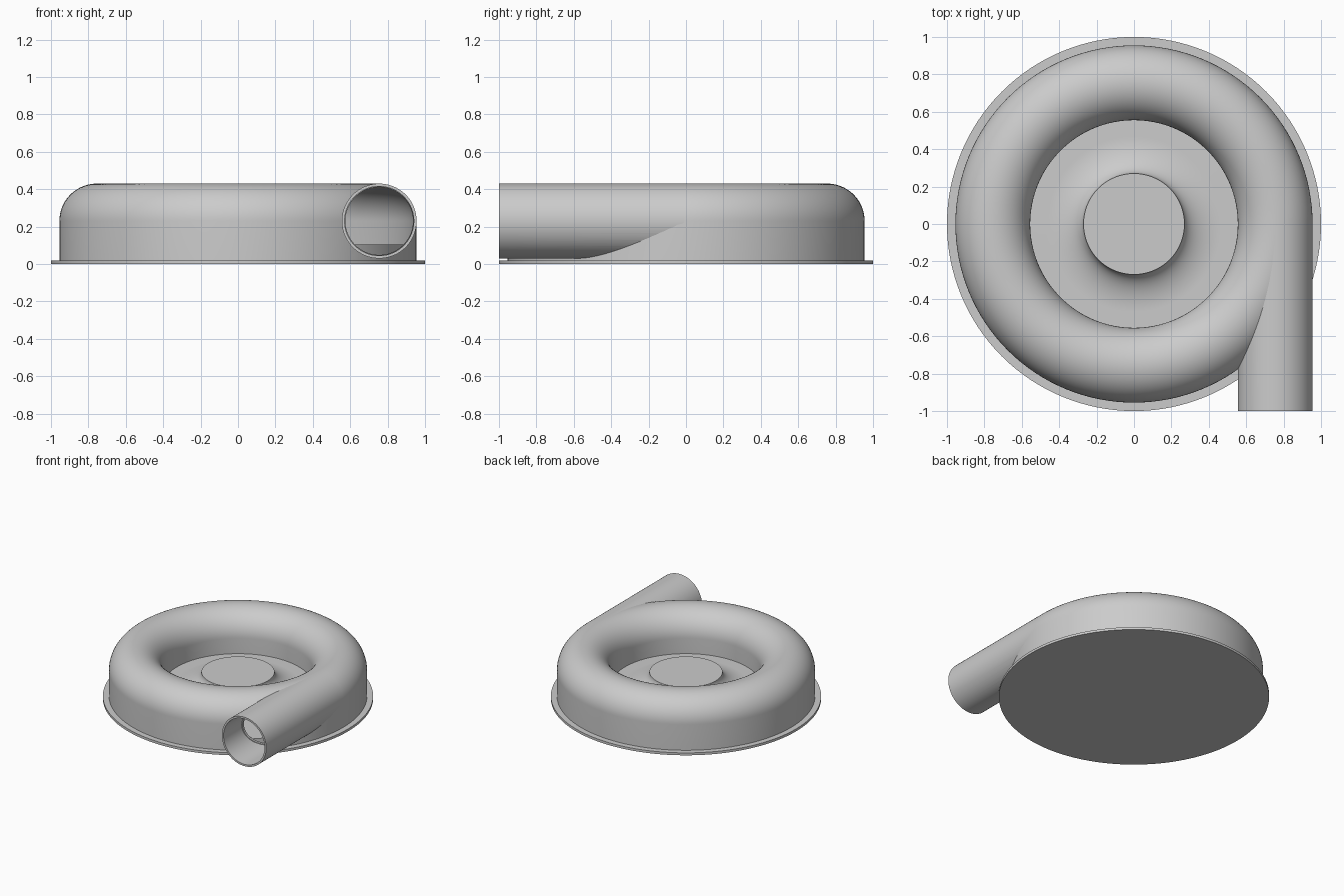
import bpy, bmesh, math
from mathutils import Matrix, Vector

cube = bpy.data.objects.get("Cube")
if cube:
    bpy.data.objects.remove(cube, do_unlink=True)

SEGS = 128
RING, MID, TUBE, WALL = 0.755, 0.23, 0.2, 0.015   # scroll centre, height, radius, thickness
BASE_TOP, FLOOR = 0.02, 0.105

grey = bpy.data.materials.new("housing_grey")
grey.use_nodes = True
colour = (0.6, 0.6, 0.6, 1)
grey.diffuse_color = colour
grey.node_tree.nodes["Principled BSDF"].inputs["Base Color"].default_value = colour


def arc(cx, cz, rx, rz, start, end, steps=24):
    """Points on an elliptical arc, angles in degrees."""
    out = []
    for i in range(steps + 1):
        a = math.radians(start + (end - start) * i / steps)
        out.append((cx + rx * math.cos(a), cz + rz * math.sin(a)))
    return out


def lathe(name, profile, closed=False, segs=SEGS, matrix=None):
    """Revolve (radius, height) points about z; points on the axis become poles."""
    bm = bmesh.new()
    rings = []
    for r, z in profile:
        if r < 1e-6:
            rings.append([bm.verts.new((0, 0, z))] * segs)
        else:
            rings.append([bm.verts.new((r * math.cos(math.tau * k / segs),
                                        r * math.sin(math.tau * k / segs), z))
                          for k in range(segs)])
    pairs = list(zip(rings, rings[1:]))
    if closed:
        pairs.append((rings[-1], rings[0]))
    for a, b in pairs:
        for k in range(segs):
            n = (k + 1) % segs
            corners = list(dict.fromkeys((a[k], a[n], b[n], b[k])))
            bm.faces.new(corners)
    if matrix:
        bm.transform(matrix)
    bmesh.ops.recalc_face_normals(bm, faces=bm.faces)
    mesh = bpy.data.meshes.new(name)
    bm.to_mesh(mesh)
    bm.free()
    mesh.materials.append(grey)
    obj = bpy.data.objects.new(name, mesh)
    bpy.context.collection.objects.link(obj)
    return obj


def cut(obj, cutter):
    """Subtract the cutter, bake the result and drop the cutter."""
    mod = obj.modifiers.new("cut", 'BOOLEAN')
    mod.operation = 'DIFFERENCE'
    mod.solver = 'EXACT'
    mod.object = cutter
    cutter.hide_render = True
    bpy.context.view_layer.objects.active = obj
    bpy.ops.object.modifier_apply(modifier=mod.name)
    bpy.data.objects.remove(cutter, do_unlink=True)


def scroll_section(radius, bottom, lip):
    """Arch section: outer wall, half-round roof, inner wall."""
    return ([(RING + radius, bottom)] + arc(RING, MID, radius, radius, 0, 180, 40)
            + [(RING - radius, lip)])


# Mounting flange
flange = lathe("base_flange", [(0, 0), (1, 0), (1, BASE_TOP), (0, BASE_TOP)])

# Back plate with flared hub
hub_flare = arc(0.47, 0.215, 0.2, 0.215 - FLOOR, 270, 180)
back_plate = lathe("back_plate_and_hub",
                   [(0, 0.01), (0.942, 0.01), (0.942, FLOOR)] + hub_flare + [(0, 0.215)])

# Scroll casing: a hollow arch revolved about the axis
casing = lathe("scroll_casing",
               scroll_section(TUBE, 0.01, FLOOR - 0.005)
               + scroll_section(TUBE - WALL, 0.01, FLOOR - 0.005)[::-1], closed=True)

# Outlet pipe, tangent to the scroll and open at the front
along_y = Matrix.Translation(Vector((RING, 0, MID))) @ Matrix.Rotation(math.radians(90), 4, 'X')
inner = TUBE - WALL
pipe = lathe("outlet_pipe", [(TUBE, 0.01), (TUBE, 1), (inner, 1), (inner, 0.01)],
             closed=True, segs=96, matrix=along_y)

# Open the casing into the pipe, and trim the pipe inside the casing
bore = lathe("bore_cutter", [(0, 0.03), (inner - 0.004, 0.03), (inner - 0.004, 1.1), (0, 1.1)],
             segs=96, matrix=along_y)
cut(casing, bore)
chamber = lathe("chamber_cutter", scroll_section(TUBE - 0.01, 0.005, 0.005), closed=True)
cut(pipe, chamber)

# Smooth shading with crisp edges
bpy.ops.object.select_all(action='DESELECT')
for part in (flange, back_plate, casing, pipe):
    part.select_set(True)
bpy.context.view_layer.objects.active = casing
bpy.ops.object.shade_smooth_by_angle(angle=math.radians(30))
